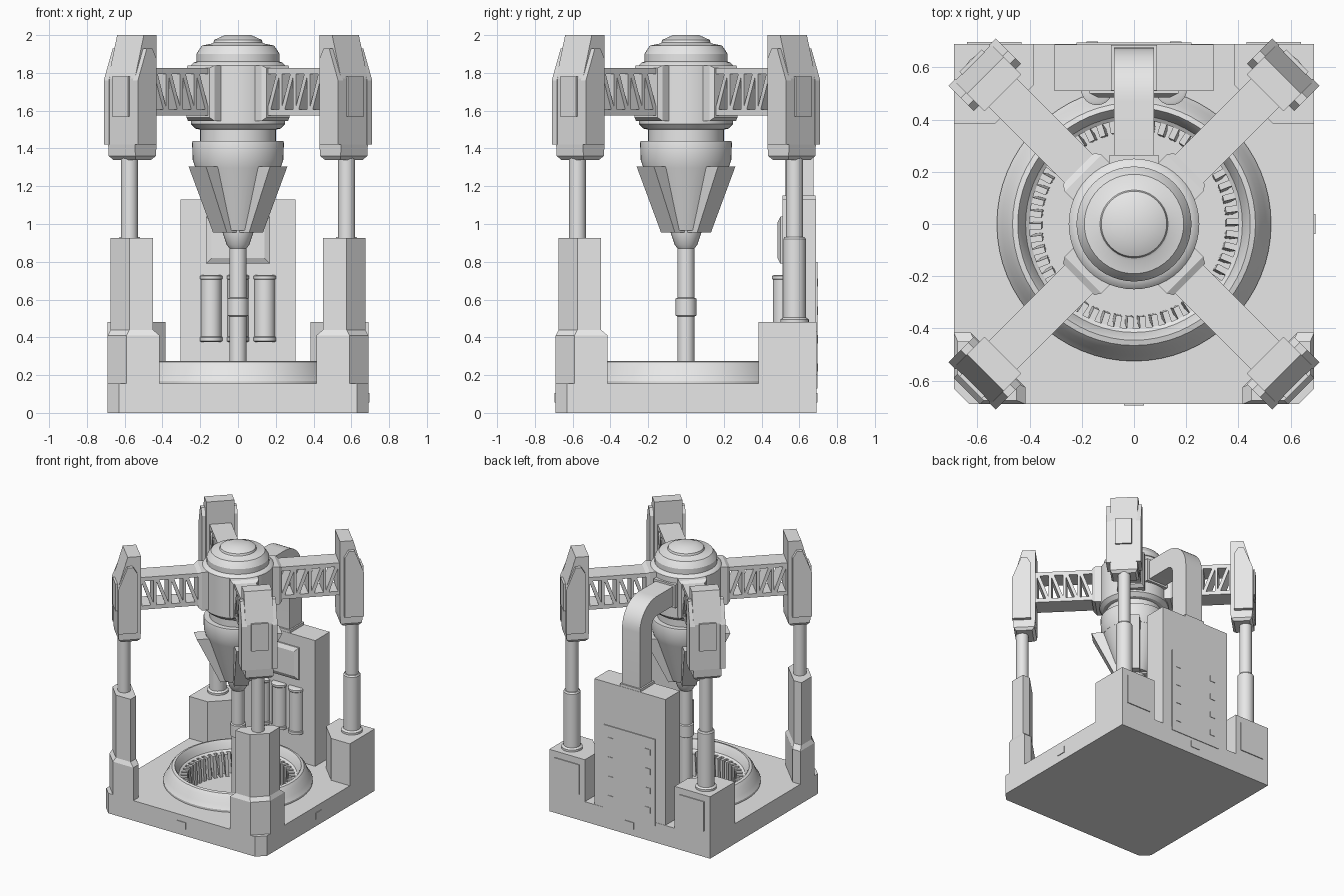
import bpy, bmesh, math
from mathutils import Matrix, Vector

cube = bpy.data.objects.get("Cube")
if cube:
    bpy.data.objects.remove(cube)

grey = bpy.data.materials.new("light_grey")
grey.use_nodes = True
grey.diffuse_color = (0.8, 0.8, 0.8, 1)
grey.node_tree.nodes["Principled BSDF"].inputs["Base Color"].default_value = grey.diffuse_color


def loft(name, rings, turn=0, smooth=False):
    """Skin a list of equal rings of points, cap both ends, turn about z."""
    bm = bmesh.new()
    loops = [[bm.verts.new(p) for p in ring] for ring in rings]
    n = len(loops[0])
    for a, b in zip(loops, loops[1:]):
        for i in range(n):
            j = (i + 1) % n
            bm.faces.new((a[i], a[j], b[j], b[i]))
    bm.faces.new(loops[0])
    bm.faces.new(loops[-1])
    bm.transform(Matrix.Rotation(math.radians(turn), 4, "Z"))
    bmesh.ops.recalc_face_normals(bm, faces=bm.faces)
    mesh = bpy.data.meshes.new(name)
    bm.to_mesh(mesh)
    bm.free()
    mesh.materials.append(grey)
    obj = bpy.data.objects.new(name, mesh)
    bpy.context.collection.objects.link(obj)
    if smooth:
        bpy.ops.object.select_all(action="DESELECT")
        obj.select_set(True)
        bpy.context.view_layer.objects.active = obj
        bpy.ops.object.shade_smooth_by_angle(angle=math.radians(28))
    return obj


def lathe(name, profile, centre=(0, 0), turn=0, sides=48):
    steps = [math.tau * i / sides for i in range(sides)]
    rings = [[(centre[0] + r * math.cos(a), centre[1] + r * math.sin(a), z) for a in steps]
             for r, z in profile]
    return loft(name, rings, turn, True)


def rect(x0, x1, y0, y1, z):
    return [(x0, y0, z), (x1, y0, z), (x1, y1, z), (x0, y1, z)]


def box(name, x, y, z, turn=0):
    return loft(name, [rect(*x, *y, h) for h in z], turn)


def side_prism(name, outline, y0, y1, turn=0):
    """Extrude an outline drawn in radius and height sideways."""
    return loft(name, [[(r, y, z) for r, z in outline] for y in (y0, y1)], turn)


# Base slab with cut front corners and a round pit
slab = [(-.69, .69), (-.69, -.63), (-.63, -.69), (.63, -.69), (.69, -.63), (.69, .69)]
base = loft("base", [[(x, y, z) for x, y in slab] for z in (0, .155)])
cutter = lathe("pit_cutter", [(.405, .03), (.405, .3)])
cut = base.modifiers.new("pit", "BOOLEAN")
cut.operation = "DIFFERENCE"
cut.solver = "EXACT"
cut.object = cutter
bpy.ops.object.select_all(action="DESELECT")
bpy.context.view_layer.objects.active = base
base.select_set(True)
bpy.ops.object.modifier_apply(modifier="pit")
bpy.data.objects.remove(cutter)

# Raised ring around the pit: closed profile, skinned around z
profile = [(.40, .14), (.525, .14), (.525, .17), (.505, .20), (.485, .245), (.465, .27),
           (.445, .275), (.432, .255), (.415, .21), (.40, .20)]
ring_rounds = []
for i in range(65):
    a = math.tau * i / 64
    ring_rounds.append([(r * math.cos(a), r * math.sin(a), z) for r, z in profile])
ring = loft("pit_ring", ring_rounds)
bm = bmesh.new()
bm.from_mesh(ring.data)
bmesh.ops.delete(bm, geom=[f for f in bm.faces if len(f.verts) > 4], context="FACES_ONLY")
bmesh.ops.remove_doubles(bm, verts=bm.verts, dist=.0001)
bmesh.ops.recalc_face_normals(bm, faces=bm.faces)
bm.to_mesh(ring.data)
bm.free()
bpy.ops.object.select_all(action="DESELECT")
bpy.context.view_layer.objects.active = ring
ring.select_set(True)
bpy.ops.object.shade_smooth_by_angle(angle=math.radians(28))

# Slanted teeth lining the pit
for i in range(50):
    loft("pit_tooth", [rect(.35, .375, -.012, .012, -.0), rect(.355, .41, -.002, .022, .2)], i * 7.2)

# Front posts: cut-corner columns with a flared foot
column = [(.675, .575), (.575, .675), (.45, .675), (.45, .61), (.61, .45), (.675, .45)]
foot = [(.69, .59), (.59, .69), (.415, .69), (.415, .625), (.625, .415), (.69, .415)]
for side in (-1, 1):
    loft("front_post", [[(side * x, -y, z) for x, y in shape] for shape, z in
                        ((foot, .15), (foot, .41), (column, .44), (column, .925))])
    # Rear corner blocks with cut inner corner
    block = [(.69, .69), (.385, .69), (.385, .53), (.53, .385), (.69, .385)]
    loft("rear_block", [[(side * x, y, z) for x, y in block] for z in (.15, .48)])
    box("rear_block_panel", sorted((side * .43, side * .64)), (.685, .697), (.2, .43))
    lathe("rear_cylinder", [(.075, .47), (.075, .495), (.06, .505), (.06, .92), (.053, .93)],
          (side * .575, .575), sides=24)

# Parts repeated at each corner, drawn along +x and turned
head = [(.71, 1.42), (.71, 2), (.805, 2), (.872, 1.77), (.872, 1.42)]
cheek = [(.74, 1.42), (.74, 1.88), (.77, 1.93), (.81, 1.93), (.877, 1.76), (.877, 1.42)]
for turn in (45, 135, 225, 315):
    lathe("piston_rod", [(.045, .48), (.045, 1.36)], (.813, 0), turn, 24)
    side_prism("head", head, -.1, .1, turn)
    loft("head_bottom", [rect(.735, .85, -.085, .085, 1.34), rect(.715, .868, -.1, .1, 1.36),
                         rect(.71, .872, -.1, .1, 1.42)], turn)
    for s in (-1, 1):
        side_prism("head_cheek", cheek, s * .09, s * .128, turn)
    box("head_hatch", (.86, .885), (-.06, .06), (1.57, 1.78), turn)

    # Truss arm
    box("arm_top", (.22, .72), (-.077, .077), (1.795, 1.825), turn)
    box("arm_bottom", (.22, .72), (-.077, .077), (1.575, 1.605), turn)
    bays, start, step = 4, .29, .105
    for i in range(bays + 1):
        x = start + i * step
        box("arm_upright", (x - .01, x + .01), (-.077, .077), (1.59, 1.81), turn)
        if i < bays:
            side_prism("arm_brace", [(x, 1.59), (x + .026, 1.59), (x + step, 1.81),
                                     (x + step - .026, 1.81)], -.077, .077, turn)
    loft("arm_flange", [[(r, s * w, z) for s, z in ((-1, lo), (1, lo), (1, hi), (-1, hi))]
                        for r, w, lo, hi in ((.2, .1, 1.545, 1.84), (.275, .1, 1.545, 1.84),
                                             (.3, .085, 1.565, 1.825))], turn)

    # Cone fins
    loft("cone_fin", [rect(.05, .135, -.052, .052, .955), rect(.1, .305, -.065, .065, 1.305)], turn)

# Motor housing, drill cone and shaft
lathe("motor_housing", [(.2, 1.42), (.2, 1.5), (.225, 1.505), (.25, 1.53), (.25, 1.84),
                        (.235, 1.855), (.22, 1.86), (.22, 1.9), (.205, 1.925), (.19, 1.945),
                        (.14, 1.955), (.13, 1.96), (.125, 1.975), (.07, 2)])
lathe("motor_collar", [(.225, 1.295), (.24, 1.34), (.243, 1.43), (.24, 1.44)])
lathe("drill_cone", [(.115, .965), (.225, 1.3)])
lathe("drill_shaft", [(.045, .03), (.045, .51), (.055, .515), (.055, .605), (.045, .61),
                      (.045, .87), (.06, .89), (.082, .955), (.082, .97)], sides=24)

# Control tower at the back
box("tower", (-.305, .305), (.51, .688), (.1, 1.13))
box("tower_back_panel", (-.22, .22), (.685, .695), (.13, .8))
for x in (-.16, .16):
    for i in range(4):
        z = .24 + i * .15
        box("panel_bolt", (x - .022, x + .022), (.69, .699), (z - .022, z + .022))
loft("tower_console", [[(s * w, y, z) for s, z in ((-1, lo), (1, lo), (1, hi), (-1, hi))]
                       for y, w, lo, hi in ((.52, .17, .79, 1.04), (.50, .17, .79, 1.04),
                                            (.485, .14, .82, 1.01))])
for x in (-.142, 0, .142):
    lathe("canister", [(.05, .375), (.06, .38), (.06, .4), (.055, .405), (.055, .705),
                       (.06, .71), (.06, .725), (.05, .73)], (x, .515), sides=24)

# Duct bending from the tower to the motor
path = [(.60, 1.12, 0)]
for i in range(9):
    a = math.pi / 2 * i / 8
    path.append((.47 + .13 * math.cos(a), 1.58 + .13 * math.sin(a), a))
path.append((.2, 1.71, math.pi / 2))
loft("duct", [[(x, y + t * math.cos(a), z + t * math.sin(a))
               for x, t in ((-.076, -.075), (.076, -.075), (.076, .075), (-.076, .075))]
              for y, z, a in path], smooth=True)
box("duct_foot", (-.088, .088), (.512, .686), (1.12, 1.15))
box("duct_flange", (-.093, .093), (.2, .265), (1.62, 1.8))

# Small cover plates on the base edges
for turn in (0, 90, 180):
    box("edge_plate", (-.038, .038), (-.695, -.685), (.055, .105), turn)
